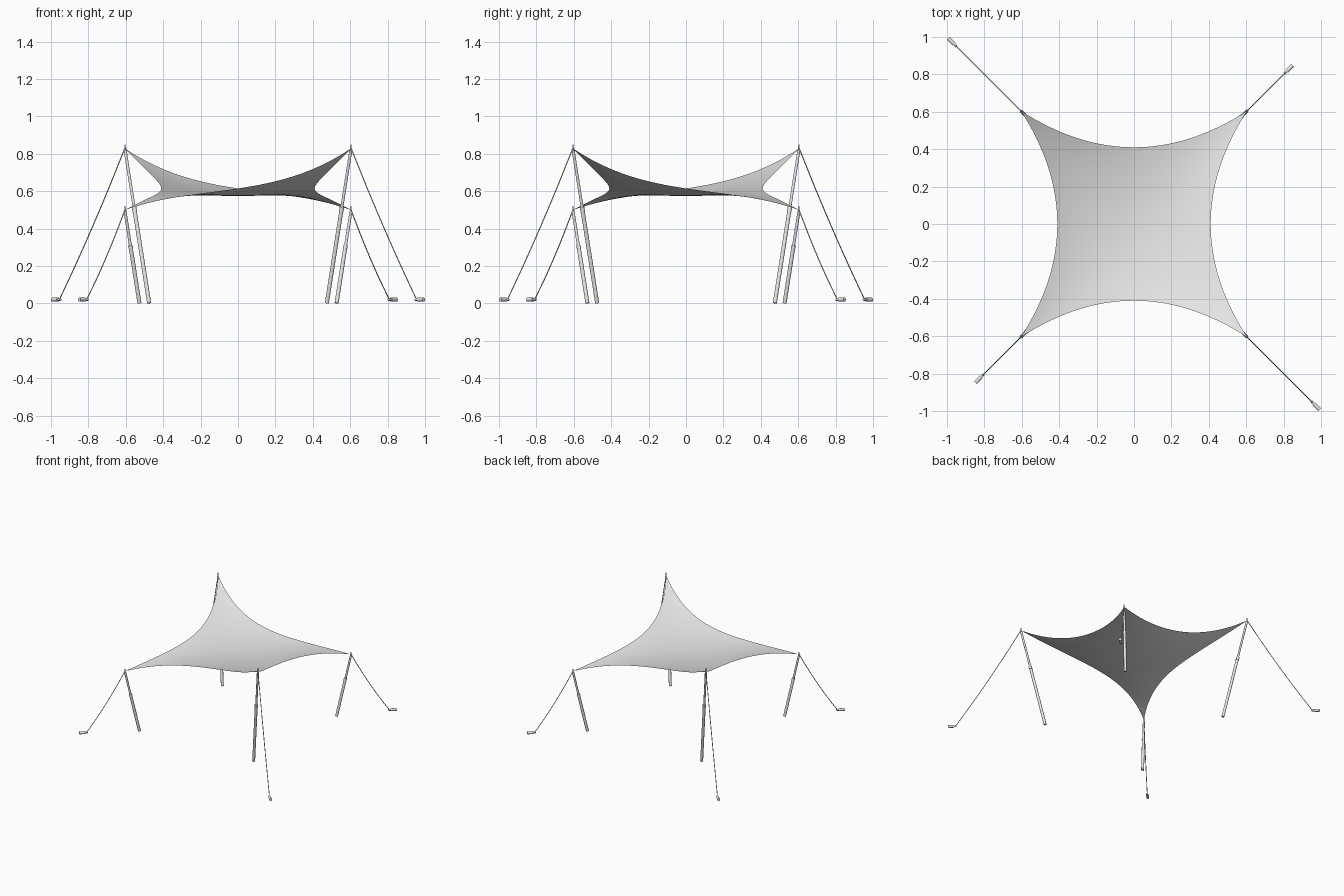
import bpy, bmesh, math
from mathutils import Vector

if "Cube" in bpy.data.objects:
    bpy.data.objects.remove(bpy.data.objects["Cube"])


def material(name, v):
    m = bpy.data.materials.new(name)
    m.diffuse_color = (v, v, v, 1)
    m.use_nodes = True
    m.node_tree.nodes["Principled BSDF"].inputs["Base Color"].default_value = m.diffuse_color
    return m


GREY = material("light grey", 0.8)

HALF = 0.605            # corner distance from centre
BOW = 0.195             # inward bow of each edge
HIGH, LOW = 0.83, 0.50  # corner heights


def finish(name, bm, angle=40):
    me = bpy.data.meshes.new(name)
    bm.to_mesh(me)
    bm.free()
    me.materials.append(GREY)
    ob = bpy.data.objects.new(name, me)
    bpy.context.collection.objects.link(ob)
    bpy.ops.object.select_all(action='DESELECT')
    ob.select_set(True)
    bpy.context.view_layer.objects.active = ob
    bpy.ops.object.shade_smooth_by_angle(angle=math.radians(angle))
    return ob


def rod(bm, a, b, r1, r2=None, sides=12):
    """Capped cylinder or cone from a to b."""
    a, b = Vector(a), Vector(b)
    d = b - a
    res = bmesh.ops.create_cone(bm, cap_ends=True, segments=sides, radius1=r1,
                                radius2=r1 if r2 is None else r2, depth=d.length)
    rot = d.to_track_quat('Z', 'Y').to_matrix()
    for v in res["verts"]:
        v.co = rot @ v.co + (a + b) / 2


# Saddle-shaped fabric with bowed edges
def sail_point(u, v):
    h = lambda t: 0.55 * t + 0.45 * t ** 3
    pu, pv = 1 - u * u, 1 - v * v
    z = (HIGH + LOW) / 2 - (HIGH - LOW) / 2 * h(u) * h(v)
    z -= 0.05 * (pu + pv) - 0.01 * pu * pv
    return (u * (HALF - BOW * pv), v * (HALF - BOW * pu), z)


bm = bmesh.new()
bmesh.ops.create_grid(bm, x_segments=32, y_segments=32, size=1)
for v in bm.verts:
    v.co = sail_point(v.co.x, v.co.y)
finish("sail", bm, 80)

# Pole, guy rope and ground anchor at every corner
corners = [("front_left", -1, -1), ("front_right", 1, -1),
           ("back_left", -1, 1), ("back_right", 1, 1)]
for label, sx, sy in corners:
    high = sx * sy < 0
    top_z = HIGH if high else LOW
    foot_r = 0.475 if high else 0.527
    anchor_r = 0.975 if high else 0.83
    at = lambda r, z: Vector((sx * r, sy * r, z))

    # Telescopic pole leaning outwards, with a pin through the sail corner
    foot, top = at(foot_r, 0.002), at(HALF, top_z)
    joint = foot.lerp(top, 0.62)
    bm = bmesh.new()
    rod(bm, foot, joint, 0.011)
    rod(bm, joint, foot.lerp(joint, 0.95), 0.0125)
    rod(bm, joint, foot.lerp(top, 0.985), 0.008)
    rod(bm, foot.lerp(top, 0.98), top + Vector((0, 0, 0.02)), 0.0045, 0.003, 8)
    finish(label + "_pole", bm)

    # Slightly sagging rope
    bm = bmesh.new()
    end = at(anchor_r - 0.02, 0.021)
    pts = []
    for i in range(13):
        t = i / 12
        p = top.lerp(end, t)
        p.z -= 0.08 * t * (1 - t)
        pts.append(p)
    for a, b in zip(pts, pts[1:]):
        rod(bm, a, b, 0.0028, sides=8)
    finish(label + "_rope", bm)

    # Anchor peg lying along the diagonal
    bm = bmesh.new()
    rod(bm, at(anchor_r - 0.013, 0.021), at(anchor_r + 0.018, 0.021), 0.0105)
    rod(bm, at(anchor_r - 0.026, 0.021), at(anchor_r - 0.012, 0.021), 0.007)
    finish(label + "_anchor", bm)
